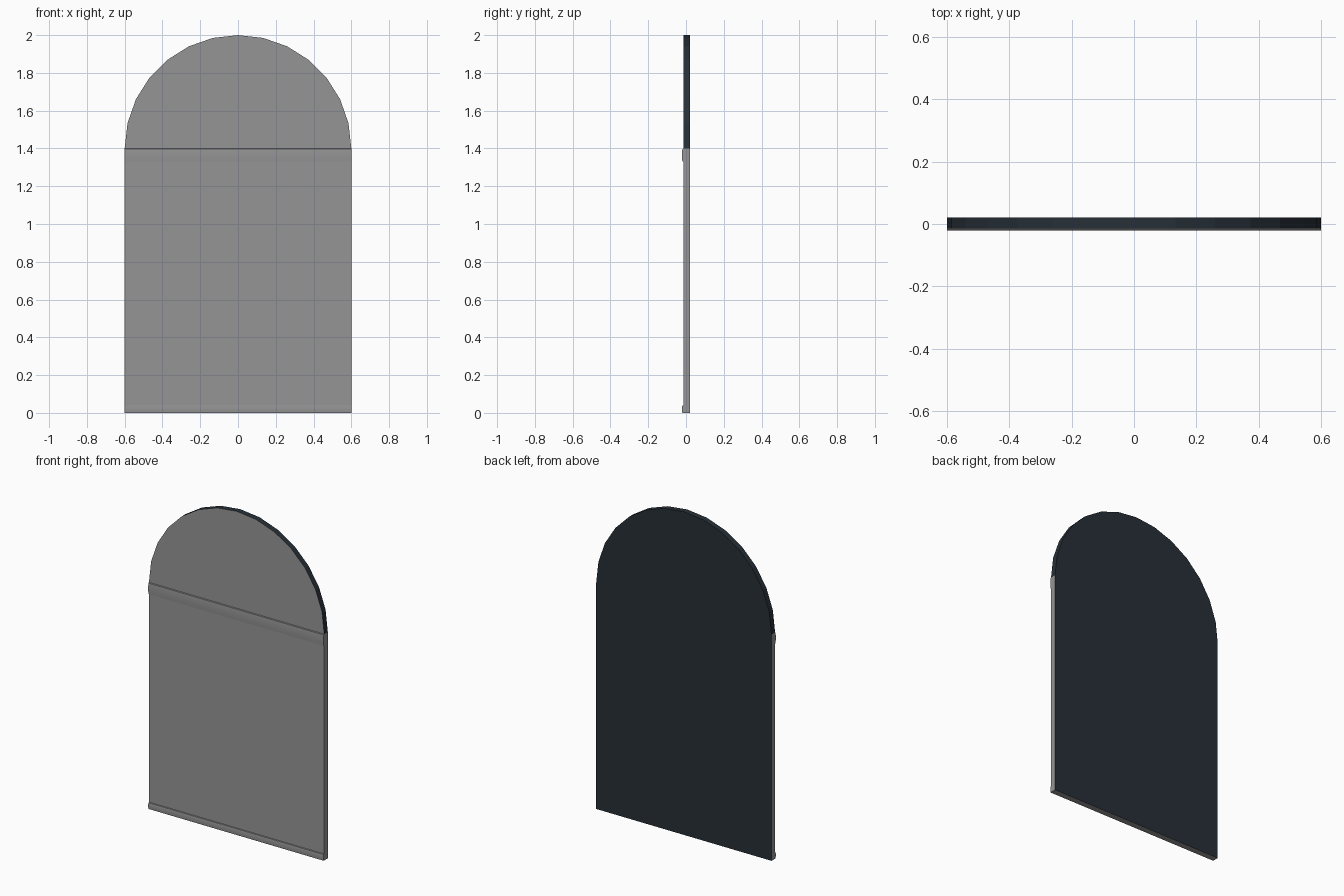
import bpy, bmesh, math

if "Cube" in bpy.data.objects:
    bpy.data.objects.remove(bpy.data.objects["Cube"])

W, SPRING, FRONT, BACK = 0.6, 1.4, -0.014, 0.021


def material(name, rgb):
    m = bpy.data.materials.new(name)
    m.diffuse_color = (*rgb, 1.0)
    m.use_nodes = True
    m.node_tree.nodes["Principled BSDF"].inputs["Base Color"].default_value = m.diffuse_color
    return m


grey = material("grey", (0.30, 0.30, 0.305))
dark = material("dark slate", (0.020, 0.029, 0.038))


def prism(name, points, offset):
    """Extrude a closed outline of 3D points along an offset."""
    bm = bmesh.new()
    face = bm.faces.new([bm.verts.new(p) for p in points])
    ext = bmesh.ops.extrude_face_region(bm, geom=[face], use_keep_orig=True)
    verts = [g for g in ext["geom"] if isinstance(g, bmesh.types.BMVert)]
    bmesh.ops.translate(bm, verts=verts, vec=offset)
    bmesh.ops.recalc_face_normals(bm, faces=bm.faces)
    mesh = bpy.data.meshes.new(name)
    bm.to_mesh(mesh)
    bm.free()
    ob = bpy.data.objects.new(name, mesh)
    bpy.context.collection.objects.link(ob)
    mesh.materials.append(grey)
    return ob


# Arched panel: straight sides with a 14-segment half-round top
outline = [(-W, FRONT, 0), (W, FRONT, 0)]
for i in range(15):
    a = math.pi * i / 14
    outline.append((W * math.cos(a), FRONT, SPRING + W * math.sin(a)))
panel = prism("arched_panel", outline, (0, BACK - FRONT, 0))

# Back face and curved rim are dark; front, straight sides and base are grey
panel.data.materials.append(dark)
for p in panel.data.polygons:
    if p.normal.y > 0.5 or p.normal.z > 0.05:
        p.material_index = 1


# Horizontal mouldings with a shallow rounded front
def moulding(name, z0, z1):
    h = z1 - z0
    prof = [(FRONT, z0), (-0.0195, z0), (-0.021, z0 + 0.3 * h),
            (-0.021, z0 + 0.7 * h), (-0.0195, z1 - 0.04 * h), (FRONT, z1)]
    ob = prism(name, [(-W, y, z) for y, z in prof], (2 * W, 0, 0))
    bpy.ops.object.select_all(action='DESELECT')
    ob.select_set(True)
    bpy.context.view_layer.objects.active = ob
    bpy.ops.object.shade_smooth_by_angle(angle=math.radians(40))


moulding("upper_moulding", 1.33, 1.40)
moulding("base_moulding", 0.0, 0.04)
